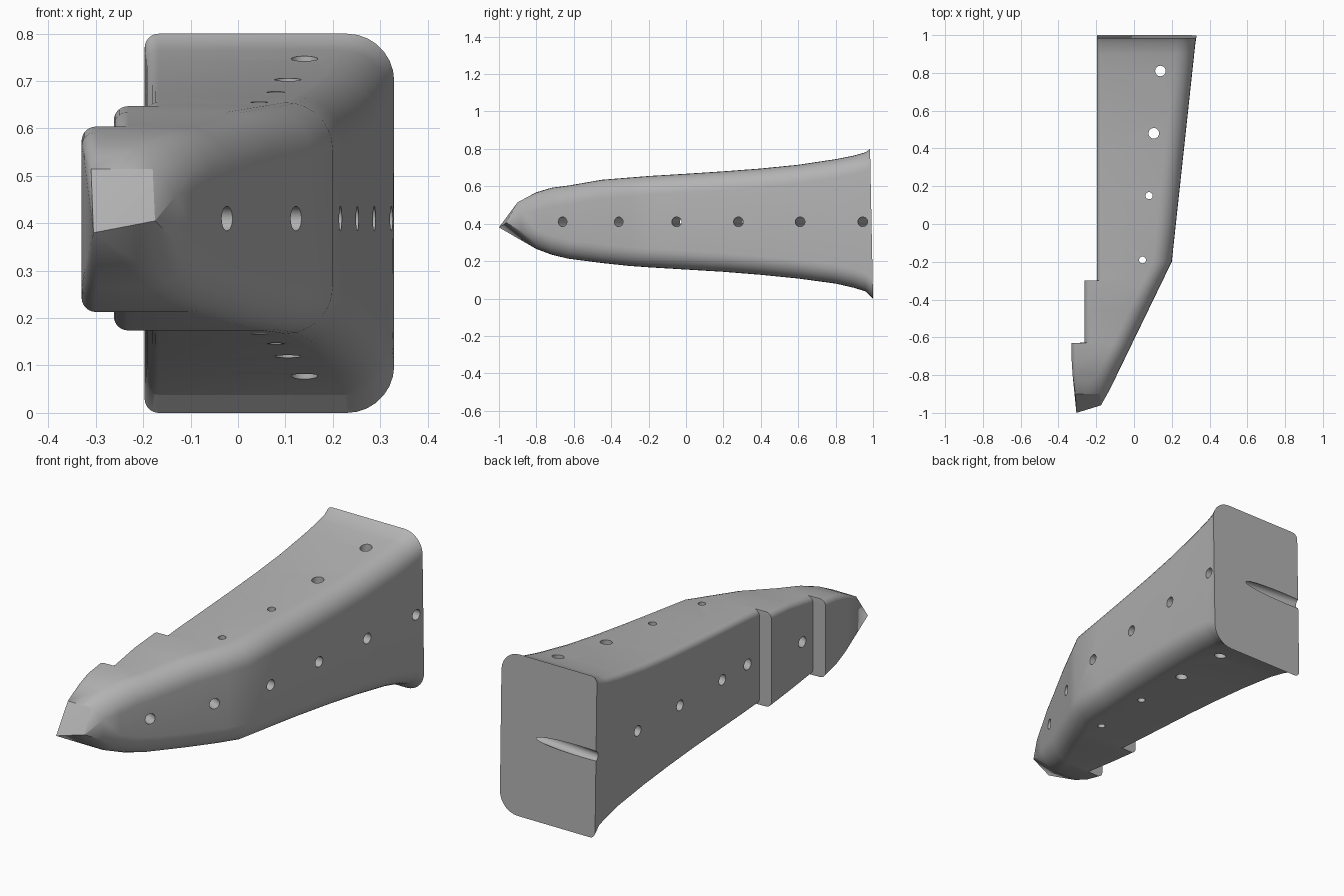
import bpy, bmesh
from math import cos, sin, pi, radians
from mathutils import Vector

cube = bpy.data.objects.get("Cube")
if cube:
    bpy.data.objects.remove(cube)

steel = bpy.data.materials.new("grey metal")
steel.use_nodes = True
grey = (0.45, 0.45, 0.45, 1)
steel.diffuse_color = grey
steel.node_tree.nodes["Principled BSDF"].inputs["Base Color"].default_value = grey


def make_object(name, bm):
    bmesh.ops.recalc_face_normals(bm, faces=bm.faces)
    mesh = bpy.data.meshes.new(name)
    bm.to_mesh(mesh)
    bm.free()
    mesh.materials.append(steel)
    obj = bpy.data.objects.new(name, mesh)
    bpy.context.collection.objects.link(obj)
    return obj


def right_side(y):
    # Gentle taper on the rear, steeper taper toward the nose
    return 0.2 + (y + 0.2) * (0.108 if y > -0.2 else 0.485)


def left_side(y):
    # Two steps widen the left edge toward the nose
    if y > -0.299:
        return -0.197
    if y > -0.629:
        return -0.262
    return -0.33 if y > -0.75 else -0.325


def section(bm, y, low, high):
    left, right = left_side(y), right_side(y)
    small, big = 0.03, 0.1
    corners = [(right - big, high - big, big, 0), (left + small, high - small, small, 1),
               (left + small, low + small, small, 2), (right - big, low + big, big, 3)]
    ring = []
    for cx, cz, r, quarter in corners:
        for i in range(8):
            a = (quarter + i / 7) * pi / 2
            z = cz + r * sin(a)
            # The rear face leans slightly forward at the top
            lean = 0.02 * z if y > 0.99 else 0
            ring.append(bm.verts.new((cx + r * cos(a), y - lean, z)))
    return ring


# Body: rounded sections from rear to nose (y, bottom, top)
stations = [(1, 0.0, 0.8), (0.96, 0.038, 0.782), (0.9, 0.057, 0.765),
            (0.8, 0.08, 0.745), (0.6, 0.107, 0.715), (0.4, 0.127, 0.695),
            (0.2, 0.143, 0.68), (0, 0.155, 0.667), (-0.2, 0.167, 0.655),
            (-0.298, 0.174, 0.647), (-0.3, 0.174, 0.647), (-0.45, 0.19, 0.635),
            (-0.628, 0.213, 0.604), (-0.63, 0.213, 0.604),
            (-0.72, 0.235, 0.592), (-0.8, 0.265, 0.568)]
bm = bmesh.new()
rings = [section(bm, *s) for s in stations]
for a, b in zip(rings, rings[1:]):
    for i in range(len(a)):
        j = (i + 1) % len(a)
        bm.faces.new((a[i], a[j], b[j], b[i]))
bm.faces.new(rings[0])

# Faceted pointed nose
nose_points = [(-0.305, -1, 0.38), (-0.175, -0.96, 0.405), (-0.18, -0.9, 0.515),
               (-0.31, -0.9, 0.515), (-0.13, -0.88, 0.46), (-0.13, -0.88, 0.36)]
tips = [bm.verts.new(p) for p in nose_points]
hull = bmesh.ops.convex_hull(bm, input=rings[-1] + tips)
end = set(rings[-1])
inner = [f for f in bm.faces if all(v in end for v in f.verts)]
bmesh.ops.delete(bm, geom=inner, context='FACES')
loose = [v for v in bm.verts if not v.link_faces]
bmesh.ops.delete(bm, geom=loose, context='VERTS')
body = make_object("tapered_body", bm)

# Drilled holes
bm = bmesh.new()


def drill(centre, direction, radius, length):
    rot = Vector(direction).to_track_quat('Z', 'Y').to_matrix().to_4x4()
    rot.translation = Vector(centre)
    bmesh.ops.create_cone(bm, cap_ends=True, segments=24, radius1=radius,
                          radius2=radius, depth=length, matrix=rot)


for y in (-0.66, -0.36, -0.05, 0.28, 0.61, 0.945):
    slope = 0.108 if y > -0.2 else 0.485
    drill((right_side(y), y, 0.41), (1, -slope, 0), 0.026, 1.6)
for x, y, r in ((0.14, 0.81, 0.028), (0.105, 0.48, 0.028),
                (0.08, 0.15, 0.019), (0.045, -0.19, 0.018)):
    drill((x, y, 0.4), (0, 0, 1), r, 1.2)
cutter = make_object("hole_cutter", bm)
cutter.hide_render = True

cut = body.modifiers.new("holes", 'BOOLEAN')
cut.object = cutter
cut.operation = 'DIFFERENCE'
cut.solver = 'EXACT'
bpy.ops.object.select_all(action='DESELECT')
body.select_set(True)
bpy.context.view_layer.objects.active = body
bpy.ops.object.modifier_apply(modifier=cut.name)
bpy.data.objects.remove(cutter)
bpy.ops.object.shade_smooth_by_angle(angle=radians(25))
